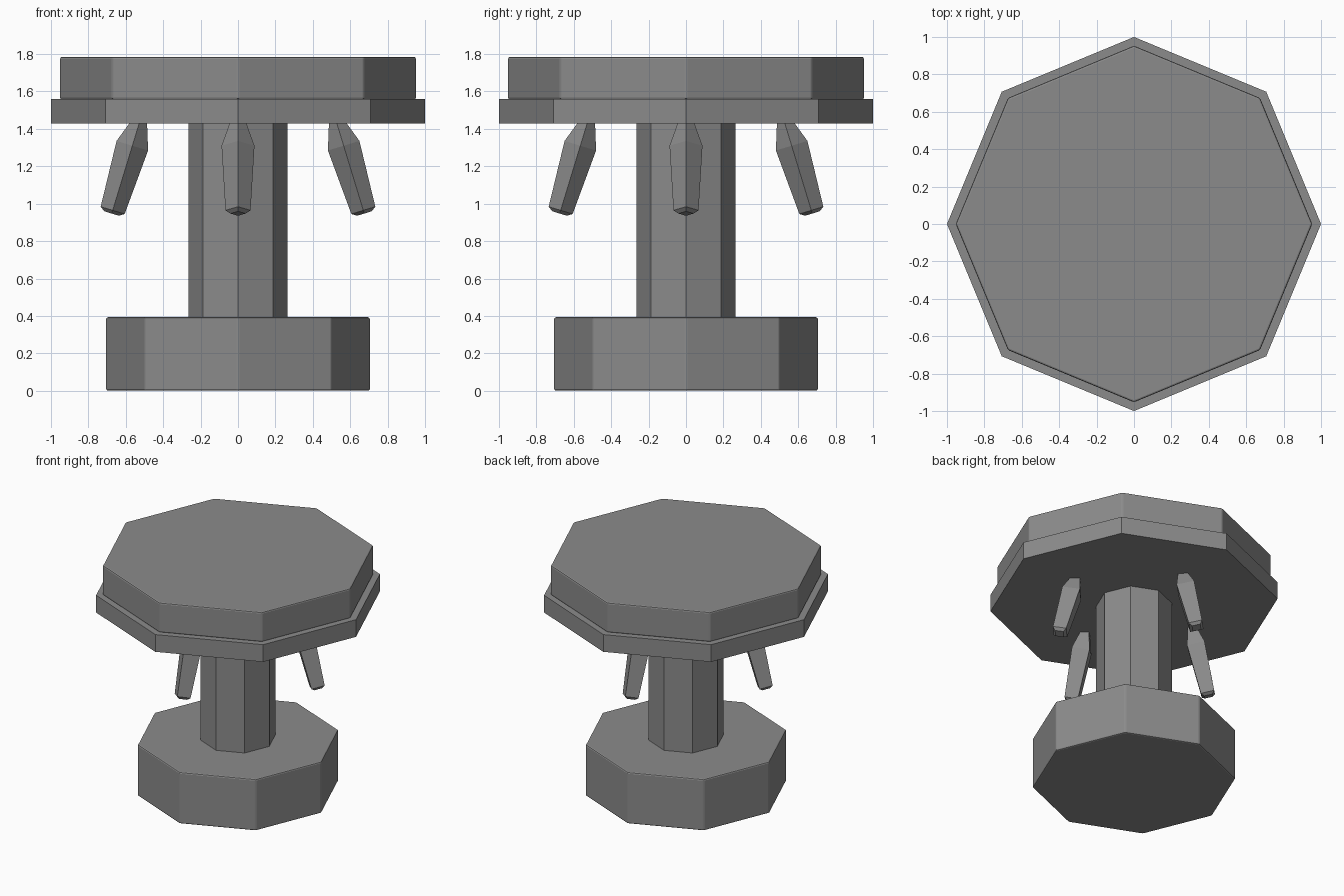
import bpy
import math
from mathutils import Matrix

if "Cube" in bpy.data.objects:
    bpy.data.objects.remove(bpy.data.objects["Cube"])

gray = bpy.data.materials.new("mid gray")
gray.diffuse_color = (0.26, 0.26, 0.26, 1)
gray.use_nodes = True
gray.node_tree.nodes["Principled BSDF"].inputs["Base Color"].default_value = gray.diffuse_color


def stack(name, sides, rings, matrix=None):
    """Closed solid from (radius, height) rings, one corner on +x."""
    verts = [(r * math.cos(2 * math.pi * i / sides),
              r * math.sin(2 * math.pi * i / sides), z)
             for r, z in rings for i in range(sides)]
    faces = [[k * sides + i, k * sides + (i + 1) % sides,
              (k + 1) * sides + (i + 1) % sides, (k + 1) * sides + i]
             for k in range(len(rings) - 1) for i in range(sides)]
    faces.append(list(range(sides))[::-1])
    faces.append([(len(rings) - 1) * sides + i for i in range(sides)])
    mesh = bpy.data.meshes.new(name)
    mesh.from_pydata(verts, [], faces)
    mesh.materials.append(gray)
    if matrix is not None:
        mesh.transform(matrix)
    mesh.update()
    obj = bpy.data.objects.new(name, mesh)
    bpy.context.collection.objects.link(obj)
    return obj


def soften(obj, width):
    bevel = obj.modifiers.new("edge bevel", 'BEVEL')
    bevel.width = width
    bevel.segments = 2
    bevel.limit_method = 'ANGLE'
    bevel.angle_limit = math.radians(30)


# Octagonal body: base, column, rim and top slab
soften(stack("base", 8, [(0.707, 0), (0.707, 0.393)]), 0.01)
stack("column", 8, [(0.265, 0.39), (0.265, 1.43)])
stack("rim", 8, [(1.0, 1.428), (1.0, 1.56)])
soften(stack("top_slab", 8, [(0.953, 1.558), (0.953, 1.785)]), 0.01)

# Four diamond-section pegs hanging under the rim, leaning outward
tilt = math.atan2(0.105, 0.345)
for n in range(4):
    place = (Matrix.Rotation(n * math.pi / 2, 4, 'Z')
             @ Matrix.Translation((0.565, 0, 1.31))
             @ Matrix.Rotation(-tilt, 4, 'Y'))
    stack(f"peg_{n + 1}", 4, [(0.041, -0.379), (0.067, -0.361),
                              (0.088, 0.0), (0.037, 0.148)], place)
